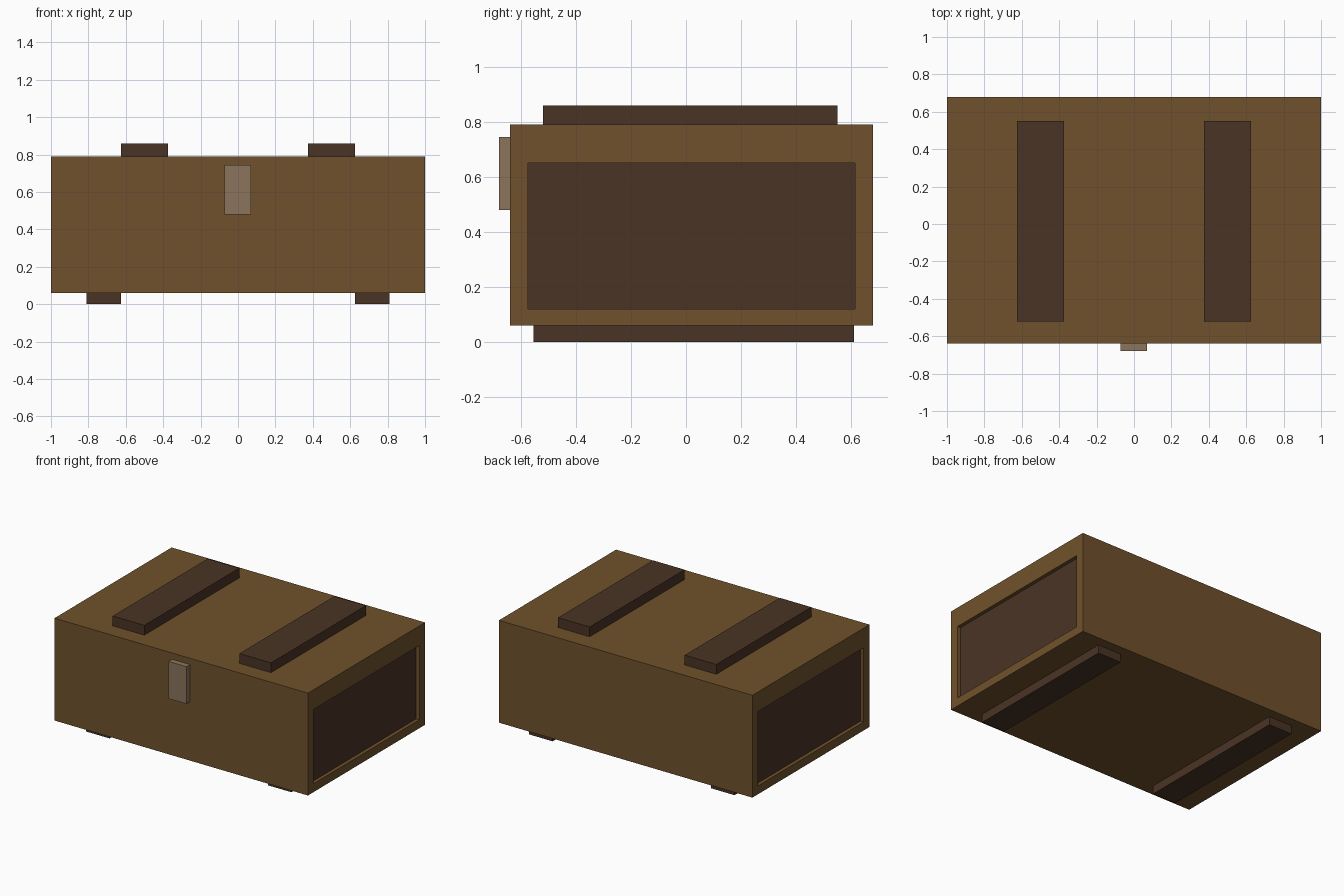
import bpy, bmesh

if "Cube" in bpy.data.objects:
    bpy.data.objects.remove(bpy.data.objects["Cube"])


def material(name, rgb):
    m = bpy.data.materials.new(name)
    m.diffuse_color = (*rgb, 1)
    m.use_nodes = True
    m.node_tree.nodes["Principled BSDF"].inputs["Base Color"].default_value = m.diffuse_color
    return m


wood = material("brown_wood", (0.162, 0.083, 0.025))
dark = material("dark_wood", (0.067, 0.034, 0.018))
metal = material("dull_metal", (0.258, 0.178, 0.107))


def box(name, x, y, z, *mats):
    bm = bmesh.new()
    bmesh.ops.create_cube(bm, size=1)
    for v in bm.verts:
        v.co = [lo + (c + 0.5) * (hi - lo) for c, (lo, hi) in zip(v.co, (x, y, z))]
    me = bpy.data.meshes.new(name)
    for m in mats:
        me.materials.append(m)
    bm.to_mesh(me)
    bm.free()
    ob = bpy.data.objects.new(name, me)
    bpy.context.collection.objects.link(ob)
    return ob


# Crate body with a sunken dark panel in each end
body = box("crate_body", (-1, 1), (-0.64, 0.68), (0.06, 0.79), wood, dark)
bm = bmesh.new()
bm.from_mesh(body.data)
bm.normal_update()
for face in [f for f in bm.faces if abs(f.normal.x) > 0.9]:
    side = 1 if face.normal.x > 0 else -1
    # frame around the panel
    bmesh.ops.inset_individual(bm, faces=[face], thickness=0.05)
    for v in face.verts:
        v.co.y = 0.615 if v.co.y > 0 else -0.575
        v.co.z = 0.65 if v.co.z > 0.4 else 0.12
    # recess
    bmesh.ops.inset_individual(bm, faces=[face], thickness=0.0)
    for v in face.verts:
        v.co.x = side * 0.975
    face.material_index = 1
bmesh.ops.recalc_face_normals(bm, faces=bm.faces)
bm.to_mesh(body.data)
bm.free()

# Lid slats and floor runners on both sides
for s, label in ((-1, "left"), (1, "right")):
    box(label + "_lid_slat", sorted((s * 0.375, s * 0.625)), (-0.52, 0.55), (0.785, 0.86), dark)
    box(label + "_runner", sorted((s * 0.625, s * 0.81)), (-0.555, 0.61), (0, 0.065), dark)

# Front latch
box("latch", (-0.073, 0.07), (-0.68, -0.635), (0.48, 0.745), metal)
